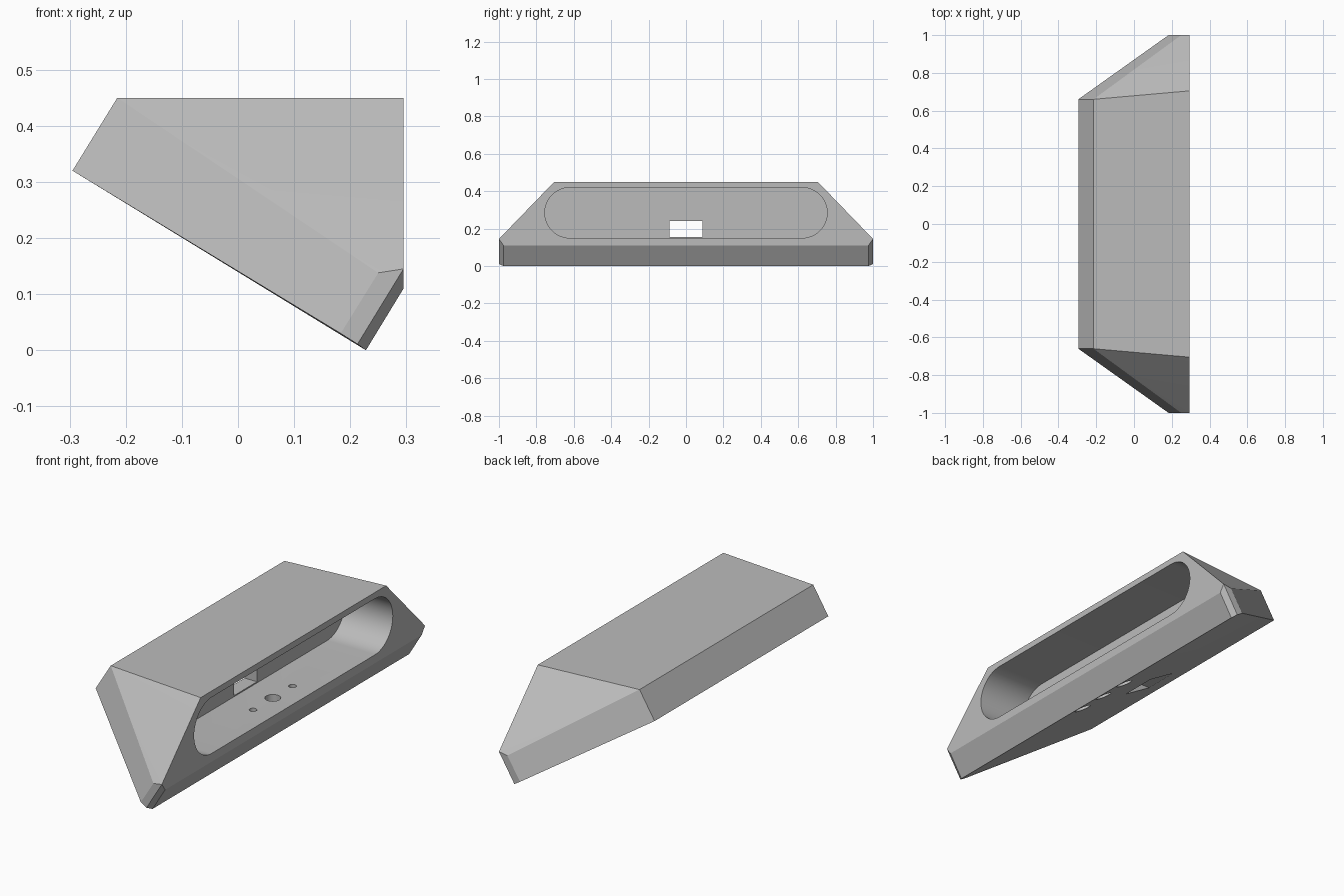
import bpy, bmesh, math
from mathutils import Matrix

cube = bpy.data.objects.get("Cube")
if cube:
    bpy.data.objects.remove(cube, do_unlink=True)

grey = bpy.data.materials.new("light_grey")
grey.use_nodes = True
COLOUR = (0.5, 0.5, 0.5, 1)
grey.diffuse_color = COLOUR
grey.node_tree.nodes["Principled BSDF"].inputs["Base Color"].default_value = COLOUR


def make_object(name, bm):
    bmesh.ops.recalc_face_normals(bm, faces=bm.faces)
    mesh = bpy.data.meshes.new(name)
    bm.to_mesh(mesh)
    bm.free()
    mesh.materials.append(grey)
    obj = bpy.data.objects.new(name, mesh)
    bpy.context.collection.objects.link(obj)
    return obj


def cut(target, cutter):
    """Subtract the cutter from the target, then discard it."""
    cutter.hide_render = True
    mod = target.modifiers.new(cutter.name, 'BOOLEAN')
    mod.operation = 'DIFFERENCE'
    mod.solver = 'EXACT'
    mod.object = cutter
    bpy.context.view_layer.objects.active = target
    bpy.ops.object.modifier_apply(modifier=mod.name)
    bpy.data.objects.remove(cutter, do_unlink=True)


def cylinder_cutter(name, x, y, radius, z0, z1):
    bm = bmesh.new()
    bmesh.ops.create_cone(bm, cap_ends=True, segments=32, radius1=radius,
                          radius2=radius, depth=z1 - z0,
                          matrix=Matrix.Translation((x, y, (z0 + z1) / 2)))
    return make_object(name, bm)


# Tilted wedge body: convex solid mirrored across y
half_corners = [
    (-0.295, 0.66, 0.32), (-0.215, 0.66, 0.45), (0.295, 0.705, 0.45),
    (0.25, 1.0, 0.138), (0.183, 1.0, 0.03),
    (0.295, 1.0, 0.145), (0.213, 1.0, 0.011),
    (0.295, 0.975, 0.11), (0.228, 0.975, 0.0),
]
bm = bmesh.new()
for x, y, z in half_corners:
    for side in (1, -1):
        bm.verts.new((x, side * y, z))
bmesh.ops.convex_hull(bm, input=bm.verts)
bmesh.ops.dissolve_limit(bm, angle_limit=math.radians(2.5),
                         verts=bm.verts, edges=bm.edges)
body = make_object("wedge_housing", bm)

# Rounded slot pocket opening on the +x face
RADIUS, CENTRE_Y, CENTRE_Z, BACK_X = 0.135, 0.62, 0.285, 0.04
STEPS = 24
bm = bmesh.new()
outline = []
for side in (1, -1):
    for i in range(STEPS + 1):
        a = math.pi * (i / STEPS - 0.5)
        outline.append(bm.verts.new((BACK_X,
                                     side * (CENTRE_Y + RADIUS * math.cos(a)),
                                     CENTRE_Z + side * RADIUS * math.sin(a))))
face = bm.faces.new(outline)
extruded = bmesh.ops.extrude_face_region(bm, geom=[face])
moved = [v for v in extruded["geom"] if isinstance(v, bmesh.types.BMVert)]
bmesh.ops.translate(bm, verts=moved, vec=(0.4, 0, 0))
cut(body, make_object("slot_pocket_cutter", bm))

# Rectangular cable opening through the back wall of the pocket
bm = bmesh.new()
bmesh.ops.create_cube(bm, size=1, matrix=Matrix.Translation((-0.12, 0, 0.198))
                      @ Matrix.Diagonal((0.4, 0.175, 0.085, 1)))
cut(body, make_object("cable_opening_cutter", bm))

# Central hole and two countersunk screw holes through the floor
HOLE_X = 0.185
cut(body, cylinder_cutter("centre_hole_cutter", HOLE_X, 0, 0.035, -0.1, 0.2))
for side in (1, -1):
    cut(body, cylinder_cutter("screw_hole_cutter", HOLE_X, side * 0.15, 0.017, -0.1, 0.2))
    cut(body, cylinder_cutter("screw_recess_cutter", HOLE_X, side * 0.15, 0.036, -0.1, 0.09))

# Smooth the curved walls, keep the body edges crisp
bpy.ops.object.select_all(action='DESELECT')
body.select_set(True)
bpy.context.view_layer.objects.active = body
bpy.ops.object.shade_smooth_by_angle(angle=math.radians(12))
